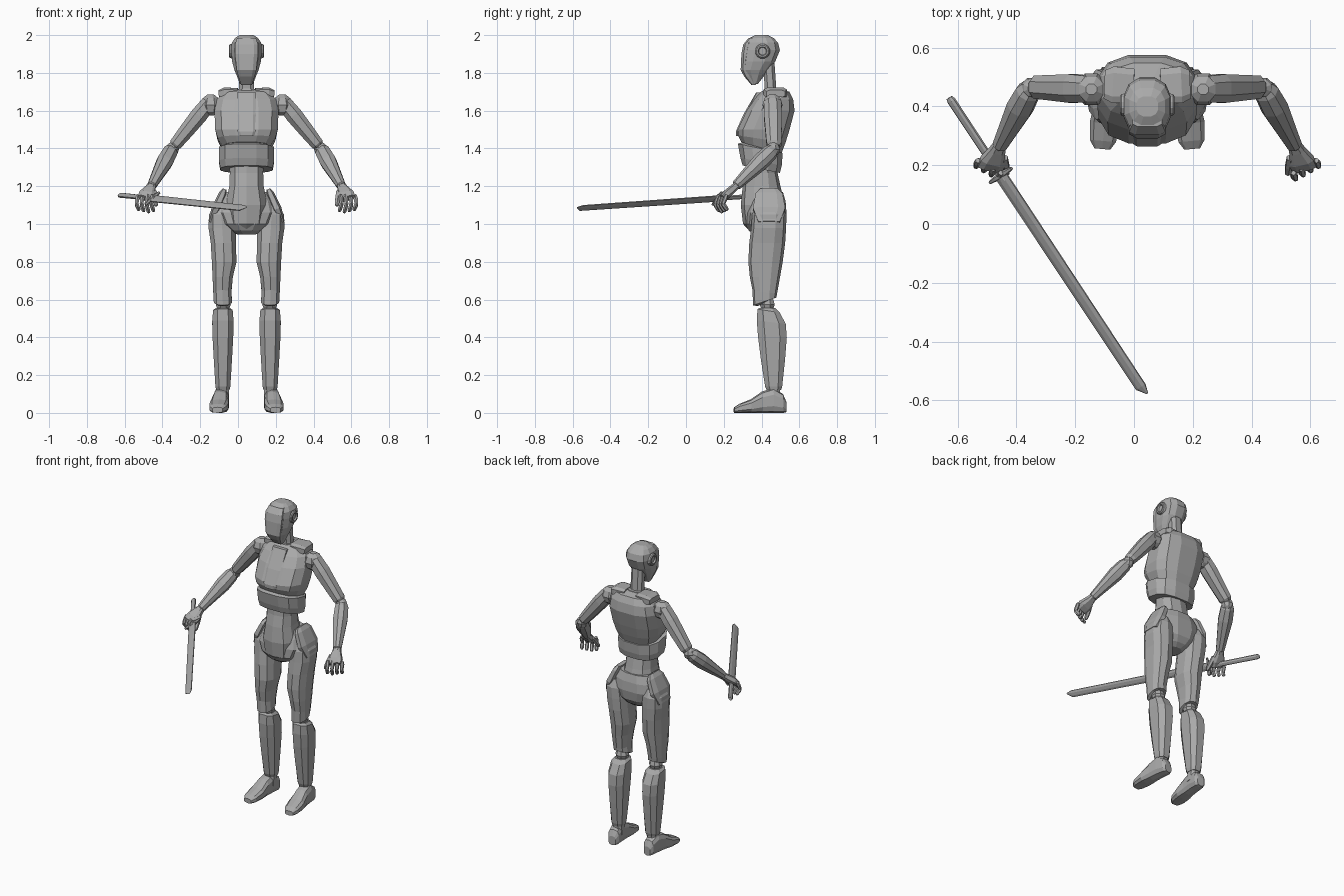
import bpy, bmesh, math
from mathutils import Vector

CX = 0.045  # centre line of the figure (the sword shifts it off x = 0)

mat = bpy.data.materials.new("plain_grey")
mat.diffuse_color = (0.40, 0.40, 0.40, 1)


def skin(name, rings):
    """Join rings of points into a closed flat-shaded shell."""
    bm = bmesh.new()
    vs = [[bm.verts.new(p) for p in r] for r in rings]
    n = len(rings[0])
    for a, b in zip(vs, vs[1:]):
        for i in range(n):
            j = (i + 1) % n
            bm.faces.new((a[i], a[j], b[j], b[i]))
    bm.faces.new(vs[0])
    bm.faces.new(vs[-1])
    bmesh.ops.recalc_face_normals(bm, faces=bm.faces)
    me = bpy.data.meshes.new(name)
    bm.to_mesh(me)
    bm.free()
    me.materials.append(mat)
    ob = bpy.data.objects.new(name, me)
    bpy.context.collection.objects.link(ob)
    return ob


def section(n, p):
    """Unit superellipse with n corners; higher p is boxier."""
    out = []
    for i in range(n):
        a = 2 * math.pi * (i + 0.5) / n
        c, s = math.cos(a), math.sin(a)
        out.append((math.copysign(abs(c) ** (2 / p), c), math.copysign(abs(s) ** (2 / p), s)))
    return out


def body(name, rows, n=12, p=2.5, x=CX):
    """Upright part. Row: z, half width, front y, back y, [front lift, x shift]."""
    rings = []
    for z, hw, yf, yb, *rest in rows:
        lift, dx = (rest + [0, 0])[:2]
        rings.append([(x + dx + u * hw, (yf + yb) / 2 + v * (yb - yf) / 2, z - v * lift)
                      for u, v in section(n, p)])
    return skin(name, rings)


def limb(name, a, b, rows, n=8, p=2.3, ref=(0, 1, 0)):
    """Part along a line. Row: t, radius across, radius along ref, [ref offset]."""
    a, b = Vector(a), Vector(b)
    d = (b - a).normalized()
    e1 = d.cross(Vector(ref)).normalized()
    e2 = e1.cross(d)
    rings = []
    for t, r1, r2, *off in rows:
        c = a.lerp(b, t) + e2 * (off[0] if off else 0)
        rings.append([c + e1 * u * r1 + e2 * v * r2 for u, v in section(n, p)])
    return skin(name, rings)


def ball(name, c, r):
    rows = [(0.5 - 0.5 * math.cos(k), r * math.sin(k), r * math.sin(k))
            for k in (0.35, 0.9, 1.57, 2.24, 2.79)]
    c = Vector(c)
    return limb(name, c - Vector((0, 0, r)), c + Vector((0, 0, r)), rows, p=2)


# Head with face plate and neck
body("head", [(1.74, .035, .35, .38), (1.79, .055, .31, .42), (1.815, .066, .292, .44),
              (1.86, .078, .294, .475), (1.92, .083, .30, .50), (1.96, .08, .312, .49),
              (1.985, .062, .335, .465), (2.0, .038, .365, .435)])
body("face_plate", [(1.737, .03, .345, .37), (1.78, .045, .308, .36), (1.815, .054, .288, .36),
                    (1.90, .064, .292, .36), (1.95, .064, .302, .36), (1.985, .052, .33, .38)],
     n=8, p=4)
body("neck", [(1.66, .05, .41, .49), (1.72, .043, .415, .48), (1.86, .042, .405, .47)], n=8)
body("collar", [(1.68, .06, .40, .51), (1.715, .055, .41, .50)], n=8)

# Torso
body("chest", [(1.40, .13, .29, .505, .035), (1.45, .157, .272, .53, .02), (1.50, .17, .27, .552),
               (1.60, .174, .318, .578), (1.66, .16, .36, .57), (1.70, .125, .395, .55),
               (1.712, .06, .42, .50)], p=2.7)
body("breast_plate", [(1.465, .042, .264, .32), (1.49, .05, .263, .32), (1.58, .052, .303, .36),
                      (1.695, .052, .37, .40)], n=8, p=5)
body("rib_band", [(1.29, .142, .298, .50, .02), (1.33, .15, .285, .51, .02),
                  (1.40, .15, .272, .515, .025), (1.41, .12, .30, .49, .025)], p=2.6)
body("waist", [(1.36, .095, .32, .475), (1.27, .092, .315, .485), (1.20, .095, .30, .50),
               (1.10, .115, .29, .525), (1.0, .10, .302, .52), (.96, .06, .34, .48)], n=10)
body("pelvis", [(.945, .05, .36, .47), (.965, .09, .33, .50), (1.0, .135, .31, .525),
                (1.06, .165, .315, .535), (1.12, .15, .335, .53), (1.17, .115, .36, .515)])

for side, s in (("right", -1), ("left", 1)):
    def P(x, y, z):
        return (CX + s * x, y, z)

    def nm(part):
        return side + "_" + part

    # Ear disc with raised rim
    limb(nm("ear"), P(.068, .405, 1.915), P(.092, .405, 1.915),
         [(0, .042, .042), (.8, .038, .038), (1, .032, .032), (1, .024, .024), (.6, .02, .02)],
         n=12, p=2)

    # Shoulder and arm
    limb(nm("collar_plate"), P(.045, .47, 1.695), P(.145, .475, 1.69),
         [(0, .025, .06), (.7, .033, .065), (1, .02, .05)], p=4)
    ball(nm("shoulder_joint"), P(.19, .458, 1.63), .058)
    limb(nm("upper_arm"), P(.18, .458, 1.665), P(.385, .466, 1.41),
         [(0, .025, .03), (.1, .043, .048), (.35, .048, .052), (.7, .042, .046),
          (.95, .036, .042), (1, .026, .03)])
    ball(nm("elbow_joint"), P(.393, .462, 1.395), .038)
    limb(nm("forearm"), P(.395, .468, 1.40), P(.503, .262, 1.20),
         [(0, .028, .03), (.1, .042, .042), (.35, .046, .045), (.75, .033, .033),
          (.98, .026, .026), (1, .02, .02)])

    # Hand: palm, four two-joint fingers and a thumb
    limb(nm("palm"), P(.50, .27, 1.205), P(.535, .19, 1.135),
         [(0, .022, .02), (.25, .028, .022), (.7, .045, .024), (1, .045, .018)],
         p=3, ref=(0, -1, 1))
    for i in range(4):
        base = Vector(P(.498 + .026 * i, .172 + .014 * i, 1.15))
        mid = base + Vector((s * .006, -.018, -.045))
        tip = mid + Vector((-s * .012, .022, -.042 + .006 * abs(i - 1)))
        for k, (a, b) in enumerate(((base, mid), (mid, tip))):
            limb(nm("finger_%d_%d" % (i, k)), a, b,
                 [(-.1, .009, .009), (.3, .0125, .0125), (.9, .011, .011), (1.1, .006, .006)],
                 n=6, p=2)
    limb(nm("thumb"), P(.487, .225, 1.17), P(.478, .168, 1.095),
         [(0, .014, .014), (.5, .015, .015), (.9, .012, .012), (1, .006, .006)], n=6, p=2)

    # Thigh, hip plate, knee
    lx = CX + s * .125
    body(nm("thigh"), [(1.10, .045, .37, .51, 0, 0), (1.05, .068, .35, .532, 0, s * .008),
                       (.98, .075, .345, .53, 0, s * .004), (.90, .069, .335, .525, 0, s * -.002),
                       (.80, .068, .33, .512, 0, s * -.007), (.72, .056, .338, .498, 0, s * .001),
                       (.64, .05, .352, .482, .01, s * .003), (.59, .05, .355, .478, -.02, 0),
                       (.585, .035, .38, .45, -.02, 0)], n=10, x=lx)
    limb(nm("hip_plate"), P(.115, .44, 1.185), P(.192, .44, 1.01),
         [(0, .012, .05), (.15, .022, .075), (.6, .026, .09), (1, .012, .06)], p=3)
    ball(nm("knee_joint"), (lx - s * .002, .43, .575), .043)

    # Shin, ankle, foot
    body(nm("shin"), [(.555, .04, .385, .475), (.54, .055, .375, .50, .01),
                      (.48, .06, .37, .533, .01), (.40, .058, .377, .538), (.28, .051, .393, .528),
                      (.14, .042, .416, .512), (.12, .037, .425, .505)], n=8, p=2.7, x=lx)
    body(nm("ankle"), [(.06, .035, .42, .50), (.14, .033, .43, .50)], n=8, x=lx)
    limb(nm("foot"), P(.128, .53, 0), P(.153, .255, 0),
         [(0, .025, .03, .032), (.06, .038, .05, .05), (.25, .042, .066, .066),
          (.47, .044, .056, .056), (.68, .052, .036, .036), (.9, .046, .024, .024),
          (1, .028, .015, .015)], n=10, p=3, ref=(0, 0, 1))

# Sword held in the right hand
pommel, tip = Vector((-.628, .43, 1.153)), Vector((.04, -.58, 1.083))
wide = Vector((.667, .442, .6))  # direction across the blade
limb("sword_grip", pommel, pommel.lerp(tip, .28),
     [(0, .008, .012), (.04, .011, .016), (.9, .01, .015), (1, .01, .015)], ref=wide)
limb("sword_guard", pommel.lerp(tip, .262) - wide * .055, pommel.lerp(tip, .262) + wide * .055,
     [(0, .007, .006), (.3, .012, .01), (.7, .012, .01), (1, .007, .006)], n=6, ref=tip - pommel)
limb("sword_blade", pommel.lerp(tip, .265), tip,
     [(0, .008, .027), (.5, .0075, .0255), (.965, .007, .024), (1, .001, .004, .008)],
     n=8, p=2, ref=wide)
